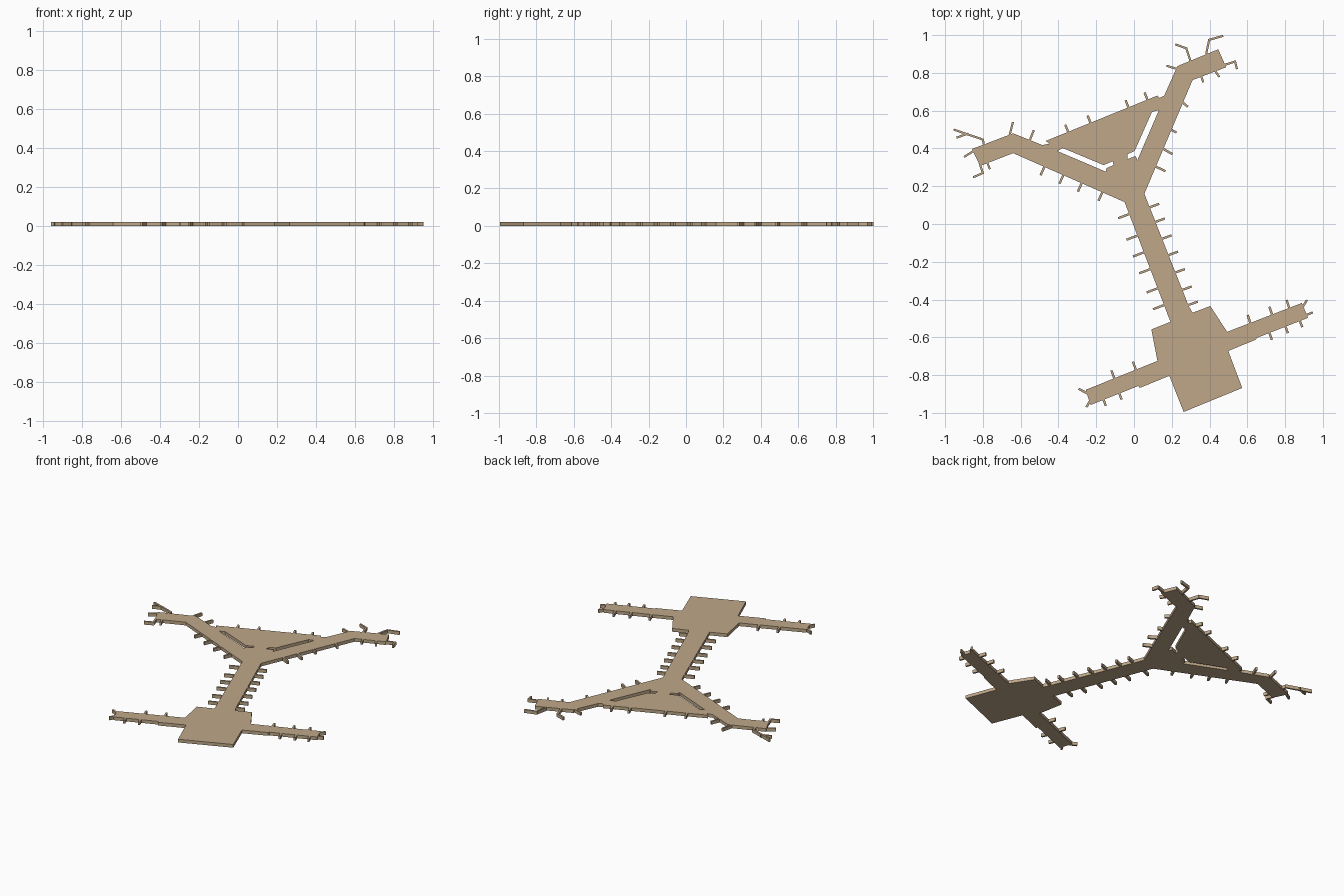
import bpy
from mathutils import Vector

if "Cube" in bpy.data.objects:
    bpy.data.objects.remove(bpy.data.objects["Cube"])

H = 0.021  # building height
mat = bpy.data.materials.new("sand_concrete")
mat.diffuse_color = (0.52, 0.39, 0.25, 1)
mat.use_nodes = True
mat.node_tree.nodes["Principled BSDF"].inputs["Base Color"].default_value = mat.diffuse_color


def plate(name, loops):
    """Extrude flat outlines (inner loops become holes) into one mesh."""
    cu = bpy.data.curves.new(name + "_outline", 'CURVE')
    cu.dimensions = '2D'
    cu.fill_mode = 'BOTH'
    cu.extrude = H / 2
    for pts in loops:
        sp = cu.splines.new('POLY')
        sp.points.add(len(pts) - 1)
        for p, (x, y) in zip(sp.points, pts):
            p.co = (x, y, 0, 1)
        sp.use_cyclic_u = True
    tmp = bpy.data.objects.new(name + "_tmp", cu)
    bpy.context.collection.objects.link(tmp)
    deps = bpy.context.evaluated_depsgraph_get()
    me = bpy.data.meshes.new_from_object(tmp.evaluated_get(deps))
    bpy.data.objects.remove(tmp)
    for v in me.vertices:
        v.co.z += H / 2
    me.name = name
    me.materials.clear()
    me.materials.append(mat)
    me.polygons.foreach_set("use_smooth", [False] * len(me.polygons))
    ob = bpy.data.objects.new(name, me)
    bpy.context.collection.objects.link(ob)
    return ob


def bridges(name, paths, w=0.012):
    """Thin walkway boxes following each short path."""
    verts, faces = [], []
    for path in paths:
        for a, b in zip(path, path[1:]):
            a, b = Vector(a), Vector(b)
            d = (b - a).normalized()
            n = Vector((-d.y, d.x)) * w / 2
            a = a - d * 0.004
            i = len(verts)
            ring = [a - n, b - n, b + n, a + n]
            verts += [(p.x, p.y, z) for z in (0, H) for p in ring]
            faces += [(i + 3, i + 2, i + 1, i), (i + 4, i + 5, i + 6, i + 7)]
            faces += [(i + k, i + (k + 1) % 4, i + 4 + (k + 1) % 4, i + 4 + k) for k in range(4)]
    me = bpy.data.meshes.new(name)
    me.from_pydata(verts, [], faces)
    me.materials.append(mat)
    bpy.context.collection.objects.link(bpy.data.objects.new(name, me))


def row(p0, p1, fracs, step):
    """Straight walkways at fractions along an edge."""
    p0, p1, s = Vector(p0), Vector(p1), Vector(step)
    return [[p0.lerp(p1, f), p0.lerp(p1, f) + s] for f in fracs]


# Main hall
plate("main_hall", [[(.092, -.558), (.193, -.518), (.31, -.47), (.404, -.434), (.493, -.571),
                     (.499, -.672), (.573, -.868), (.263, -.995), (.187, -.804), (.124, -.725)]])

# Side wings of the hall
plate("east_wing", [[(.493, -.571), (.499, -.672), (.646, -.612), (.65, -.603),
                     (.921, -.497), (.889, -.418)]])
plate("west_wing", [[(.124, -.725), (-.256, -.878), (-.23, -.958), (.024, -.857),
                     (.03, -.868), (.187, -.804)]])

# Forked concourse with central triangle and two slots
outline = [(.193, -.518), (-.05, .116), (-.64, .375), (-.815, .307), (-.858, .397),
           (-.64, .48), (-.485, .418), (-.45, .425), (-.467, .44), (.124, .68),
           (.135, .667), (.16, .68), (.23, .836), (.446, .925), (.488, .83),
           (.31, .762), (.055, .16), (.29, -.435), (.31, -.47)]
outline[0] = (.193, -.518)
west_slot = [(-.405, .386), (-.377, .402), (-.161, .312), (-.113, .332), (-.108, .312),
             (-.145, .296), (-.15, .277)]
east_slot = [(-.034, .37), (.003, .386), (.095, .593), (.132, .603), (.018, .338),
             (.008, .36), (-.034, .343)]
plate("forked_concourse", [outline, west_slot, east_slot])

# Walkways along the stem
bridges("stem_walkways",
        row((-.05, .116), (.193, -.518), (.1, .28, .42, .56, .72, .86), (-.058, -.022))
        + row((.055, .16), (.29, -.435), (.12, .25, .40, .545, .70, .855, .99), (.05, .018)))

# Walkways along the fork's edges
bridges("fork_walkways",
        row((-.05, .116), (-.64, .375), (.2, .385, .55, .72), (-.02, -.045))
        + row((-.467, .44), (.124, .68), (.2, .4, .74, .91), (-.015, .038))
        + [[(.262, .64), (.285, .62)], [(.203, .495), (.225, .485)],
           [(.156, .397), (.203, .37)], [(.119, .302), (.166, .28)]])

# Bent walkways at the north-east tip
bridges("north_tip_walkways", [
    [(.383, .905), (.398, .975), (.472, .996)], [(.298, .865), (.277, .93), (.219, .951)],
    [(.23, .82), (.172, .838)], [(.478, .842), (.535, .86), (.545, .82)],
    [(.43, .81), (.452, .778)], [(.356, .782), (.367, .75)]], 0.011)

# Bent walkways at the west tip
bridges("west_tip_walkways", [
    [(-.795, .42), (-.8, .447), (-.955, .5)], [(-.88, .478), (-.94, .457)],
    [(-.852, .385), (-.9, .355)], [(-.815, .315), (-.8, .27), (-.852, .247)],
    [(-.775, .32), (-.763, .29)], [(-.657, .475), (-.641, .54)],
    [(-.551, .445), (-.53, .497)]], 0.011)

# Walkways on the hall wings
bridges("east_wing_walkways",
        row((.493, -.571), (.889, -.418), (.31, .6, .83), (-.014, .042))
        + row((.499, -.672), (.921, -.497), (.52, .72, .9), (.012, -.032))
        + [[(.895, -.435), (.916, -.402)], [(.916, -.48), (.947, -.468)]])
bridges("west_wing_walkways",
        row((.124, -.725), (-.256, -.878), (.3, .6), (-.016, .042))
        + row((.024, -.857), (-.23, -.958), (.4, .73), (.012, -.032))
        + [[(-.25, -.895), (-.293, -.873)], [(-.235, -.94), (-.252, -.97)]])
